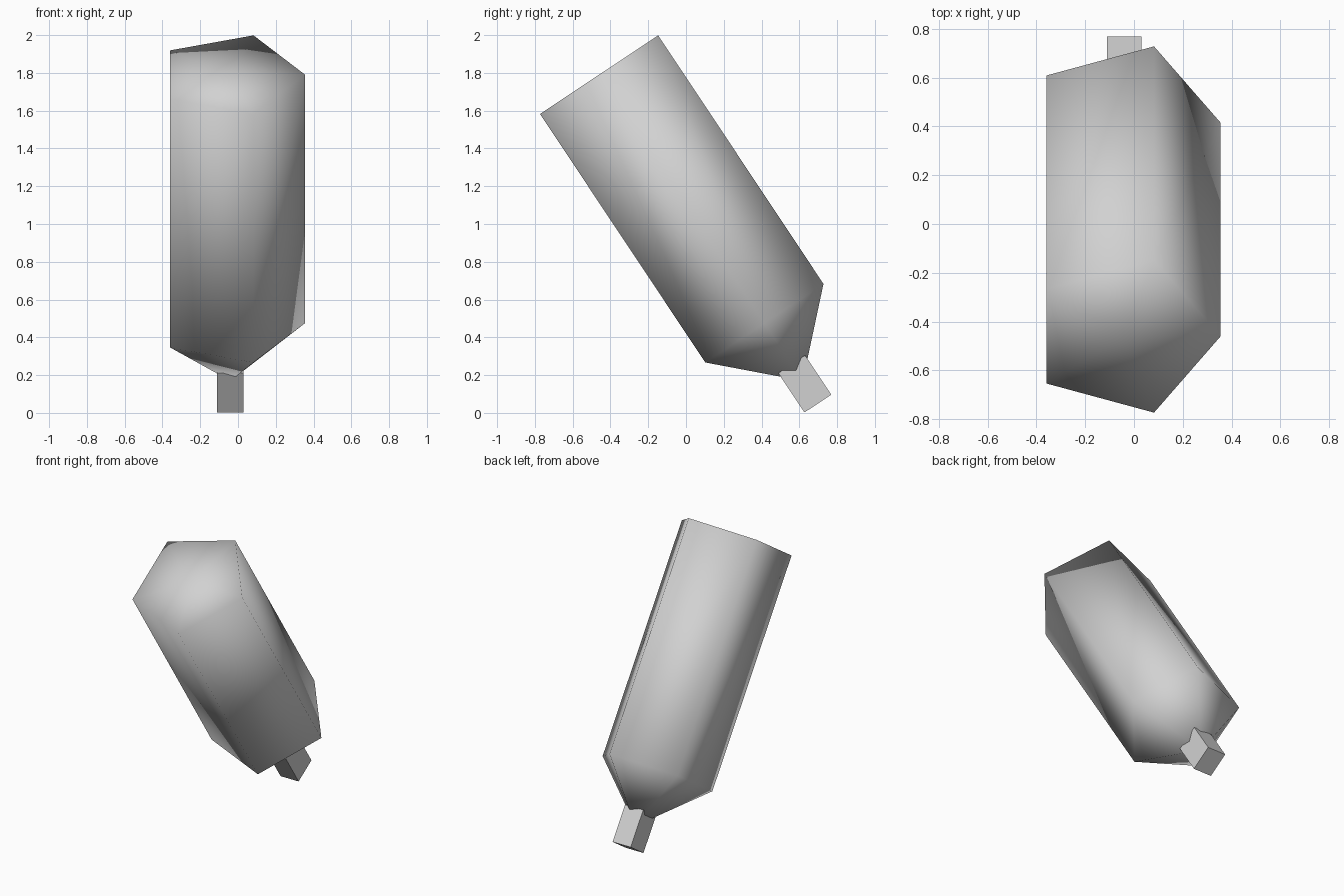
import bpy
import bmesh
from math import cos, sin, tau
from mathutils import Matrix

cube = bpy.data.objects.get("Cube")
if cube:
    bpy.data.objects.remove(cube, do_unlink=True)

SIDES = 5
RADIUS = 0.395
LENGTH = 1.58
TIP = 0.367

# The whole model leans forward; local z runs along the body
# with the origin at the start of the pointed end
PLACE = Matrix.Translation((-0.04, 0.415, 0.475)) @ Matrix.Rotation(0.587, 4, "X")

grey = bpy.data.materials.new("plain_grey")
grey.use_nodes = True
grey.diffuse_color = (0.64, 0.64, 0.64, 1)
grey.node_tree.nodes["Principled BSDF"].inputs["Base Color"].default_value = grey.diffuse_color


def finish(name, bm, smooth):
    bmesh.ops.recalc_face_normals(bm, faces=bm.faces)
    bm.transform(PLACE)
    for face in bm.faces:
        face.smooth = smooth
    mesh = bpy.data.meshes.new(name)
    bm.to_mesh(mesh)
    bm.free()
    mesh.materials.append(grey)
    obj = bpy.data.objects.new(name, mesh)
    bpy.context.collection.objects.link(obj)
    return obj


def ring(bm, z):
    angles = [tau * i / SIDES for i in range(SIDES)]
    return [bm.verts.new((RADIUS * cos(a), RADIUS * sin(a), z)) for a in angles]


# Five-sided body, smooth all over, with a flat fan end and a pointed end
bm = bmesh.new()
low, high = ring(bm, 0), ring(bm, LENGTH)
point = bm.verts.new((0, 0, -TIP))
centre = bm.verts.new((0, 0, LENGTH))
for i in range(SIDES):
    j = (i + 1) % SIDES
    bm.faces.new((low[i], low[j], high[j], high[i]))
    bm.faces.new((high[i], high[j], centre))
    bm.faces.new((low[j], low[i], point))
finish("body", bm, True)

# Small block pushed over the pointed end
bm = bmesh.new()
bmesh.ops.create_cube(bm, size=1)
bm.transform(Matrix.Translation((0, 0, -0.386)) @ Matrix.Diagonal((0.14, 0.17, 0.25, 1)))
finish("end_block", bm, False)
